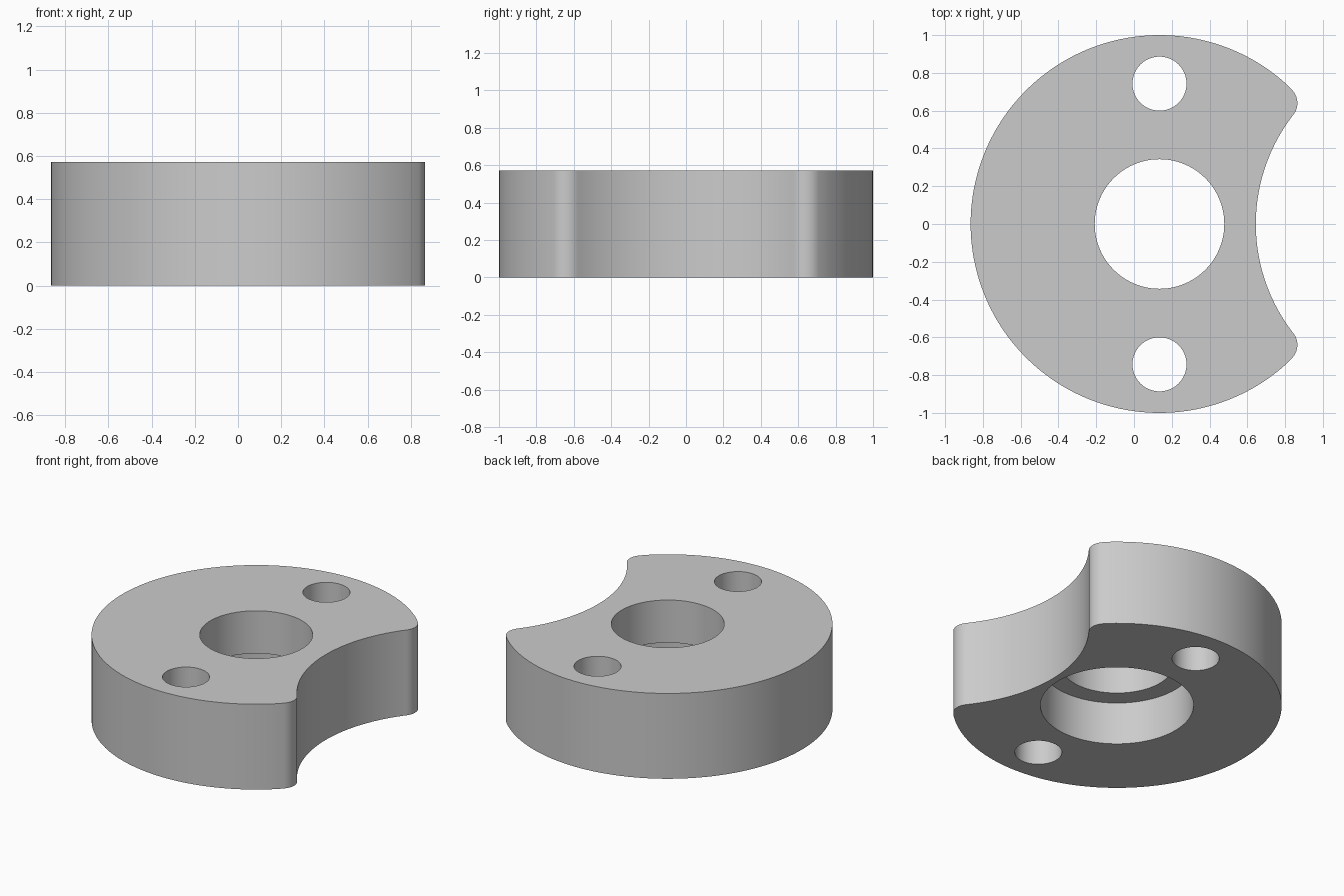
import bpy
import bmesh
from math import atan2, cos, sin, pi, radians
from mathutils import Vector

default = bpy.data.objects.get("Cube")
if default:
    bpy.data.objects.remove(default, do_unlink=True)

HEIGHT = 0.572
DISC = Vector((0.135, 0))       # centre of the unit-radius disc
BITE = Vector((1.586, 0))       # centre of the concave side cut
BITE_R = 0.941
TIP = Vector((0.765, 0.64))     # centre of the rounded horn
TIP_R = 0.1

grey = bpy.data.materials.new("plain grey")
grey.use_nodes = True
grey.diffuse_color = (0.6, 0.6, 0.6, 1)
grey.node_tree.nodes["Principled BSDF"].inputs["Base Color"].default_value = grey.diffuse_color


def arc(centre, radius, start, end, steps):
    angles = [start + (end - start) * i / steps for i in range(steps + 1)]
    return [centre + radius * Vector((cos(a), sin(a))) for a in angles]


def prism(name, outline, bottom, top):
    """Extrude a closed counter-clockwise outline into a solid."""
    bm = bmesh.new()
    face = bm.faces.new([bm.verts.new((p.x, p.y, bottom)) for p in outline])
    result = bmesh.ops.extrude_face_region(bm, geom=[face], use_keep_orig=True)
    verts = [g for g in result["geom"] if isinstance(g, bmesh.types.BMVert)]
    bmesh.ops.translate(bm, verts=verts, vec=(0, 0, top - bottom))
    bmesh.ops.recalc_face_normals(bm, faces=bm.faces)
    mesh = bpy.data.meshes.new(name)
    bm.to_mesh(mesh)
    bm.free()
    mesh.materials.append(grey)
    obj = bpy.data.objects.new(name, mesh)
    bpy.context.collection.objects.link(obj)
    return obj


def drill(body, name, centre, radius, bottom, top):
    """Cut a round hole and discard the cutter."""
    cutter = prism(name, arc(centre, radius, 0, 2 * pi, 96)[:-1], bottom, top)
    cutter.hide_render = True
    mod = body.modifiers.new(name, "BOOLEAN")
    mod.operation = "DIFFERENCE"
    mod.solver = "EXACT"
    mod.object = cutter
    bpy.ops.object.modifier_apply(modifier=mod.name)
    bpy.data.objects.remove(cutter, do_unlink=True)


# Outline: rounded horn, disc rim, mirrored horn, concave side
to_disc = TIP - DISC
to_bite = BITE - TIP
rim_angle = atan2(to_disc.y, to_disc.x)
bite_angle = atan2(to_bite.y, to_bite.x)
horn = arc(TIP, TIP_R, bite_angle, rim_angle, 16)
rim = arc(DISC, 1, rim_angle, 2 * pi - rim_angle, 128)
lower_horn = [Vector((p.x, -p.y)) for p in reversed(horn)]
side = arc(BITE, BITE_R, pi - bite_angle, pi + bite_angle, 48)
outline = horn + rim[1:-1] + lower_horn + side[1:-1]

body = prism("notched_disc", outline, 0, HEIGHT)
bpy.context.view_layer.objects.active = body
body.select_set(True)

# Central bore with a wider recess below, and two bolt holes
drill(body, "bore", DISC, 0.343, -0.1, HEIGHT + 0.1)
drill(body, "recess", DISC, 0.465, -0.1, HEIGHT / 2)
for sign in (-1, 1):
    drill(body, "bolt_hole", DISC + Vector((0, 0.743 * sign)), 0.143, -0.1, HEIGHT + 0.1)

bpy.ops.object.shade_smooth_by_angle(angle=radians(30))
